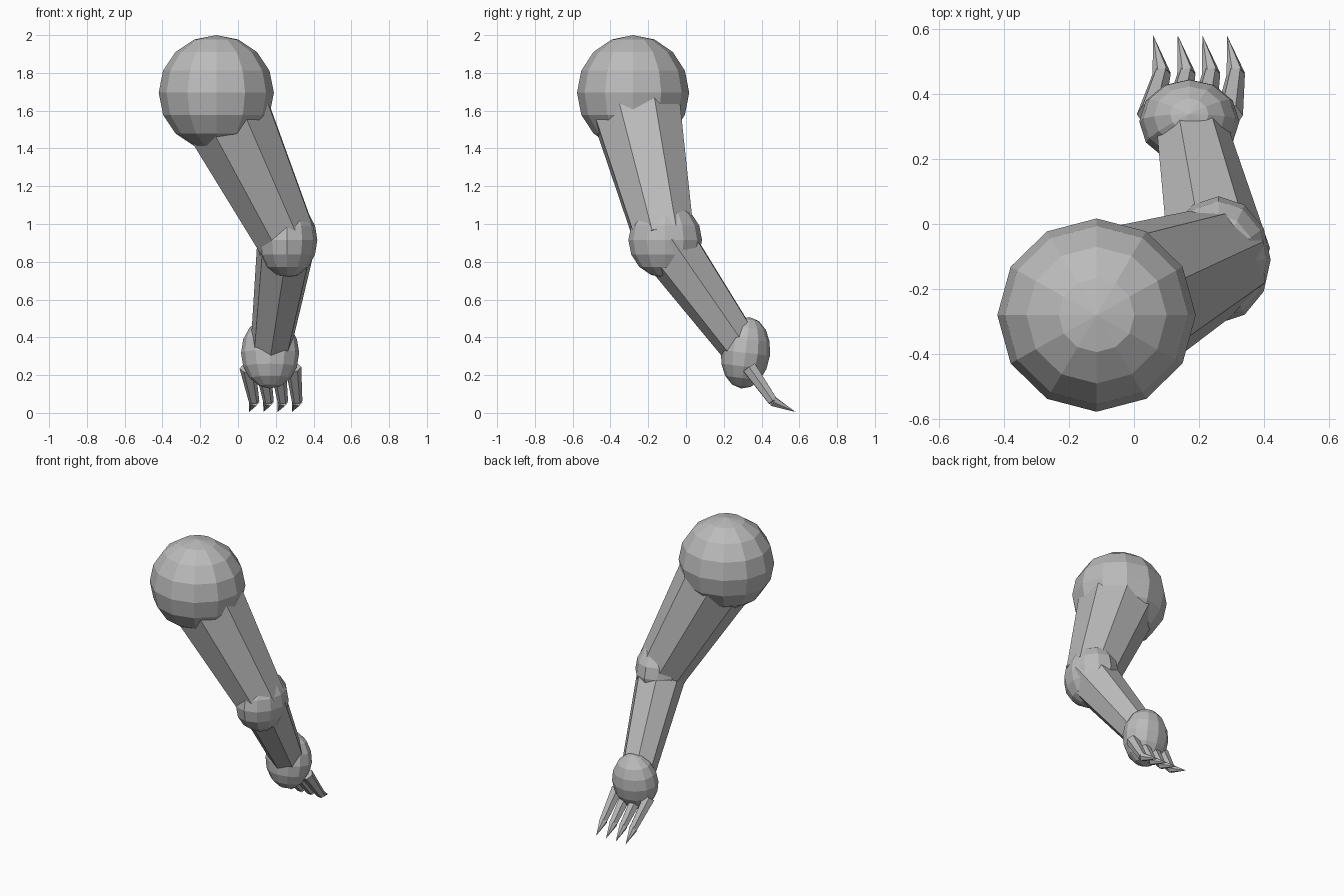
import bpy
import bmesh
import math
from mathutils import Vector, Matrix

cube = bpy.data.objects.get("Cube")
if cube:
    bpy.data.objects.remove(cube, do_unlink=True)

grey = bpy.data.materials.new("plain_grey")
grey.use_nodes = True
tone = (0.5, 0.5, 0.5, 1)
grey.diffuse_color = tone
grey.node_tree.nodes["Principled BSDF"].inputs["Base Color"].default_value = tone


def finish(bm, name):
    bmesh.ops.recalc_face_normals(bm, faces=bm.faces)
    mesh = bpy.data.meshes.new(name)
    bm.to_mesh(mesh)
    bm.free()
    mesh.materials.append(grey)
    obj = bpy.data.objects.new(name, mesh)
    bpy.context.collection.objects.link(obj)
    return obj


def ball(name, centre, radii, tilt=0):
    """Faceted ellipsoid joint."""
    bm = bmesh.new()
    bmesh.ops.create_uvsphere(bm, u_segments=12, v_segments=8, radius=1)
    obj = finish(bm, name)
    obj.location = centre
    obj.scale = radii
    obj.rotation_euler.x = math.radians(tilt)
    return obj


def add_limb(bm, start, end, r_start, r_end, sides, roll):
    """Tapered prism between two points."""
    start, end = Vector(start), Vector(end)
    axis = end - start
    turn = Vector((0, 0, -1)).rotation_difference(axis).to_matrix().to_4x4()
    flip = Matrix.Rotation(math.pi, 4, 'X')
    spin = Matrix.Rotation(math.radians(roll), 4, 'Z')
    place = Matrix.Translation((start + end) / 2) @ turn @ spin @ flip
    bmesh.ops.create_cone(bm, cap_ends=True, segments=sides, radius1=r_start,
                          radius2=r_end, depth=axis.length, matrix=place)


def limb(name, *args):
    bm = bmesh.new()
    add_limb(bm, *args)
    return finish(bm, name)


# Joints
shoulder = Vector((-0.115, -0.28, 1.695))
elbow = Vector((0.26, -0.11, 0.915))
hand = Vector((0.17, 0.315, 0.318))
ball("shoulder", shoulder, (0.305, 0.297, 0.305))
ball("elbow", elbow, (0.16, 0.195, 0.2))
ball("hand", hand, (0.154, 0.13, 0.19), -7)

# Arm segments
limb("upper_arm", shoulder, elbow, 0.262, 0.168, 8, 22.5)
limb("forearm", elbow, hand, 0.162, 0.108, 7, 0)

# Fingers with pointed claws
for i in range(4):
    base = Vector((0.05 + 0.081 * i, 0.335, 0.24))
    knuckle = Vector((0.085 + 0.076 * i, 0.46, 0.062))
    tip = Vector((0.059 + 0.0755 * i, 0.58, 0.005))
    bm = bmesh.new()
    add_limb(bm, base, knuckle, 0.042, 0.028, 6, 30)
    add_limb(bm, knuckle, tip, 0.029, 0, 6, 30)
    finish(bm, f"finger_{i + 1}")
